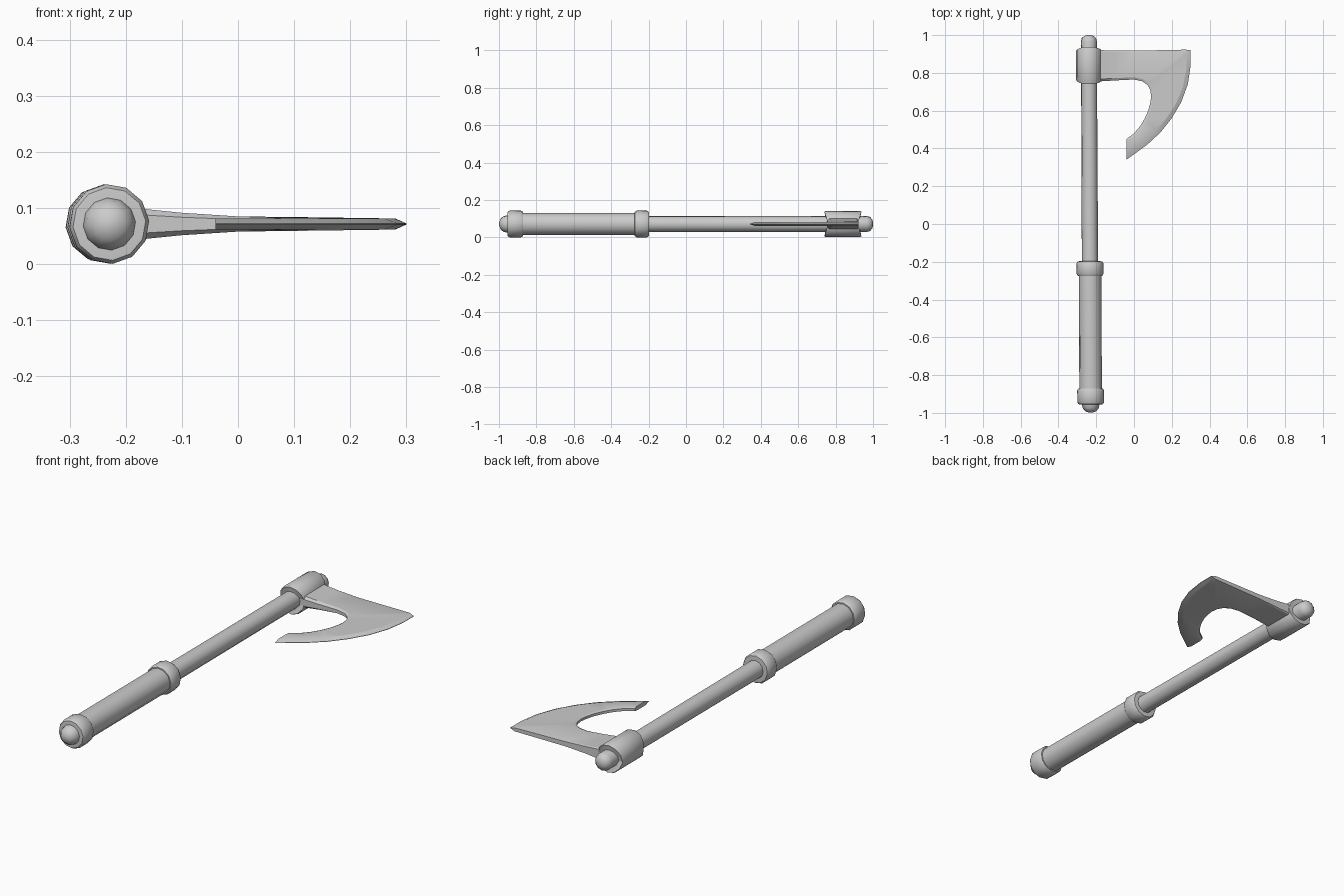
import bpy, bmesh, math
from mathutils import Vector

if "Cube" in bpy.data.objects:
    bpy.data.objects.remove(bpy.data.objects["Cube"])

Z0 = 0.0715   # height of the shaft axis
SIDES = 12


def axis_x(y):
    return -0.234 - 0.005 * y


def finish(name, bm, angle=35):
    bmesh.ops.remove_doubles(bm, verts=bm.verts, dist=1e-5)
    bmesh.ops.recalc_face_normals(bm, faces=bm.faces)
    me = bpy.data.meshes.new(name)
    bm.to_mesh(me)
    bm.free()
    ob = bpy.data.objects.new(name, me)
    bpy.context.collection.objects.link(ob)
    bpy.ops.object.select_all(action='DESELECT')
    ob.select_set(True)
    bpy.context.view_layer.objects.active = ob
    bpy.ops.object.shade_smooth_by_angle(angle=math.radians(angle))
    return ob


def turned(name, profile, sides=SIDES, point=0.0, mid=0.0, angle=35):
    """Turn (radius, y) pairs round the shaft; point pushes the ends out above and below."""
    bm = bmesh.new()
    rings = []
    for r, y in profile:
        ring = []
        for i in range(sides):
            a = 2 * math.pi * i / sides + math.radians(5)
            yy = y + math.copysign(point, y - mid) * abs(math.sin(a))
            ring.append(bm.verts.new((axis_x(y) + r * math.cos(a), yy, Z0 + r * math.sin(a))))
        rings.append(ring)
    for a, b in zip(rings, rings[1:]):
        for i in range(sides):
            j = (i + 1) % sides
            bm.faces.new((a[i], a[j], b[j], b[i]))
    bm.faces.new(rings[0])
    bm.faces.new(rings[-1])
    return finish(name, bm, angle)


# Shaft with rounded ends
turned("shaft", [(0.008, -0.999), (0.028, -0.992), (0.042, -0.976), (0.048, -0.95),
                 (0.045, -0.9), (0.043, 0.0), (0.042, 0.9), (0.043, 0.965),
                 (0.038, 0.984), (0.024, 0.996), (0.007, 1.0)], angle=50)

# Grip sleeve
turned("grip", [(0.06, -0.89), (0.06, -0.25)])

# Collars at both ends of the grip
for name, y0, y1 in (("end_collar", -0.955, -0.87), ("grip_collar", -0.275, -0.197)):
    turned(name, [(0.055, y0), (0.065, y0 + 0.001), (0.0712, y0 + 0.011),
                  (0.0712, y1 - 0.011), (0.065, y1 - 0.001), (0.055, y1)])

# Head socket with pointed ends
turned("head_socket", [(0.040, 0.765), (0.066, 0.76), (0.069, 0.765),
                       (0.069, 0.913), (0.066, 0.918), (0.040, 0.913)],
       point=0.02, mid=0.84)

# Bearded blade: inner point, outer point, half thickness, sharp outer edge
stations = [
    ((-0.20, 0.755), (-0.20, 0.92), 0.031, False),
    ((-0.16, 0.756), (-0.16, 0.92), 0.026, False),
    ((-0.10, 0.76), (-0.10, 0.918), 0.020, False),
    ((0.00, 0.765), (0.00, 0.918), 0.0135, False),
    ((0.045, 0.755), (0.13, 0.92), 0.012, False),
    ((0.072, 0.735), (0.273, 0.923), 0.010, False),
    ((0.086, 0.71), (0.30, 0.92), 0.010, True),
    ((0.091, 0.675), (0.30, 0.84), 0.010, True),
    ((0.086, 0.64), (0.285, 0.74), 0.010, True),
    ((0.075, 0.60), (0.25, 0.645), 0.010, True),
    ((0.055, 0.555), (0.20, 0.56), 0.010, True),
    ((0.030, 0.515), (0.14, 0.485), 0.010, True),
    ((0.000, 0.48), (0.07, 0.42), 0.010, True),
    ((-0.04, 0.45), (-0.04, 0.34), 0.010, True),
]
bm = bmesh.new()
sections = []
for inner, outer, t, sharp in stations:
    i, o = Vector(inner), Vector(outer)
    d = (o - i).normalized()
    cols = [(i, t * 0.6), (i + d * 0.012, t),
            (o - d * (0.028 if sharp else 0.006), t), (o, 0.001 if sharp else t * 0.85)]
    loop = [bm.verts.new((p.x, p.y, Z0 + h)) for p, h in cols]
    loop += [bm.verts.new((p.x, p.y, Z0 - h)) for p, h in reversed(cols)]
    sections.append(loop)
for a, b in zip(sections, sections[1:]):
    for k in range(8):
        m = (k + 1) % 8
        bm.faces.new((a[k], a[m], b[m], b[k]))
bm.faces.new(sections[0])
bm.faces.new(sections[-1])
finish("blade", bm, 20)
